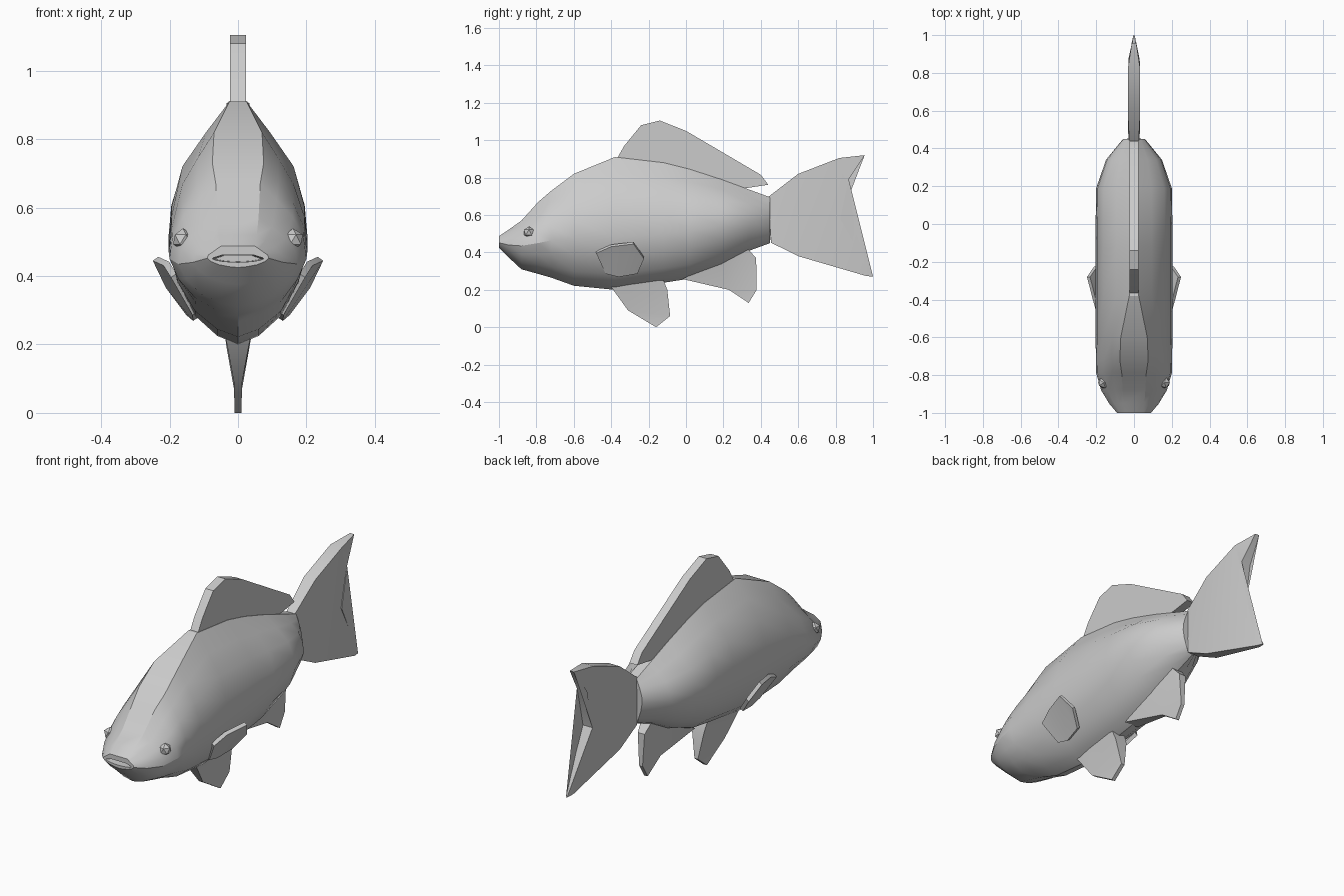
import bpy, bmesh
from mathutils import Vector


def finish(name, bm, angle):
    bmesh.ops.recalc_face_normals(bm, faces=bm.faces[:])
    me = bpy.data.meshes.new(name)
    bm.to_mesh(me)
    bm.free()
    ob = bpy.data.objects.new(name, me)
    bpy.context.collection.objects.link(ob)
    bpy.ops.object.select_all(action='DESELECT')
    ob.select_set(True)
    bpy.context.view_layer.objects.active = ob
    bpy.ops.object.shade_smooth_by_angle(angle=angle)
    return ob


def plate(name, side_a, side_b):
    """Closed slab between two matching outlines."""
    bm = bmesh.new()
    a = [bm.verts.new(p) for p in side_a]
    b = [bm.verts.new(p) for p in side_b]
    n = len(a)
    caps = [bm.faces.new(a), bm.faces.new(b[::-1])]
    for i in range(n):
        j = (i + 1) % n
        bm.faces.new((a[i], b[i], b[j], a[j]))
    bmesh.ops.triangulate(bm, faces=caps, ngon_method='EAR_CLIP')
    return finish(name, bm, 0.5)


def median_fin(name, outline):
    """Fin on the centre plane; outline points are y, z, half thickness."""
    plate(name, [(t, y, z) for y, z, t in outline],
          [(-t, y, z) for y, z, t in outline])


def ring(y, top, bottom, mid, w, ridge):
    """Cross-section: flat ridge, sloping back, full flank, keeled belly."""
    up, low = top - mid, mid - bottom
    shoulder = 0.8 * w
    half = [(ridge, top),
            ((ridge + shoulder) / 2, mid + 0.79 * up),
            (shoulder, mid + 0.56 * up),
            (0.96 * w, mid + 0.28 * up),
            (w, mid),
            (0.87 * w, mid - 0.36 * low),
            (0.62 * w, mid - 0.70 * low),
            (0.30 * w, mid - 0.91 * low)]
    pts = half + [(0, bottom)] + [(-x, z) for x, z in half[::-1]]
    return [(x, y, z) for x, z in pts]


# Body: lofted sections (y, top, bottom, widest height, half width, ridge)
# The first two sections form the recessed mouth.
stations = [
    (-0.94, 0.460, 0.442, 0.450, 0.065, 0.04),
    (-1.00, 0.462, 0.440, 0.450, 0.075, 0.045),
    (-1.00, 0.487, 0.425, 0.452, 0.090, 0.05),
    (-0.95, 0.520, 0.375, 0.440, 0.132, 0.055),
    (-0.88, 0.570, 0.310, 0.435, 0.174, 0.06),
    (-0.79, 0.670, 0.285, 0.450, 0.200, 0.065),
    (-0.72, 0.730, 0.265, 0.465, 0.202, 0.075),
    (-0.60, 0.820, 0.222, 0.475, 0.203, 0.07),
    (-0.38, 0.910, 0.200, 0.480, 0.203, 0.025),
    (-0.12, 0.880, 0.238, 0.500, 0.203, 0.025),
    (0.02, 0.845, 0.260, 0.515, 0.203, 0.025),
    (0.19, 0.790, 0.325, 0.545, 0.200, 0.025),
    (0.34, 0.735, 0.410, 0.565, 0.148, 0.025),
    (0.45, 0.695, 0.450, 0.575, 0.058, 0.025),
]
bm = bmesh.new()
rings = [[bm.verts.new(p) for p in ring(*s)] for s in stations]
for r, s in zip(rings, rings[1:]):
    for i in range(len(r)):
        j = (i + 1) % len(r)
        bm.faces.new((r[i], r[j], s[j], s[i]))
bm.faces.new(rings[0])
bm.faces.new(rings[-1])
finish("body", bm, 0.5)

# Fins along the centre line
median_fin("dorsal_fin", [
    (-0.37, 0.90, .023), (-0.33, 0.97, .023), (-0.24, 1.08, .023),
    (-0.14, 1.105, .023), (0.0, 1.05, .023), (0.40, 0.815, .023),
    (0.44, 0.762, .023), (0.33, 0.745, .023), (0.20, 0.75, .023),
    (-0.12, 0.84, .023)])
median_fin("tail_fin", [
    (0.44, 0.697, .025), (0.60, 0.82, .033), (0.82, 0.905, .033),
    (0.955, 0.92, .012), (0.87, 0.79, .03), (0.825, 0.58, .03),
    (1.0, 0.27, .003), (0.96, 0.275, .012), (0.60, 0.38, .033),
    (0.455, 0.452, .03), (0.44, 0.575, .055)])
median_fin("pelvic_fin", [
    (-0.40, 0.215, .035), (-0.31, 0.09, .012), (-0.16, 0.0, .01),
    (-0.085, 0.06, .01), (-0.10, 0.20, .035), (-0.12, 0.25, .04),
    (-0.30, 0.25, .045)])
median_fin("anal_fin", [
    (-0.02, 0.258, .04), (0.23, 0.20, .012), (0.335, 0.13, .01),
    (0.378, 0.20, .01), (0.375, 0.37, .02), (0.33, 0.42, .03),
    (0.20, 0.36, .045)])

# Paired side fins and eyes
side_outline = [
    (0.190, -0.48, 0.400), (0.212, -0.40, 0.435), (0.243, -0.28, 0.449),
    (0.205, -0.225, 0.37), (0.145, -0.26, 0.29), (0.125, -0.36, 0.273),
    (0.127, -0.43, 0.29)]
for side, s in (("left", 1), ("right", -1)):
    off = Vector((0.010, 0, -0.007))
    outer = [Vector(p) + off * 0.6 for p in side_outline]
    inner = [Vector(p) - off for p in side_outline]
    plate(side + "_pectoral_fin",
          [(s * p.x, p.y, p.z) for p in outer],
          [(s * p.x, p.y, p.z) for p in inner])
    bm = bmesh.new()
    bmesh.ops.create_icosphere(bm, subdivisions=1, radius=0.032)
    bmesh.ops.translate(bm, verts=bm.verts[:], vec=(s * 0.161, -0.84, 0.507))
    finish(side + "_eye", bm, 0.3)
